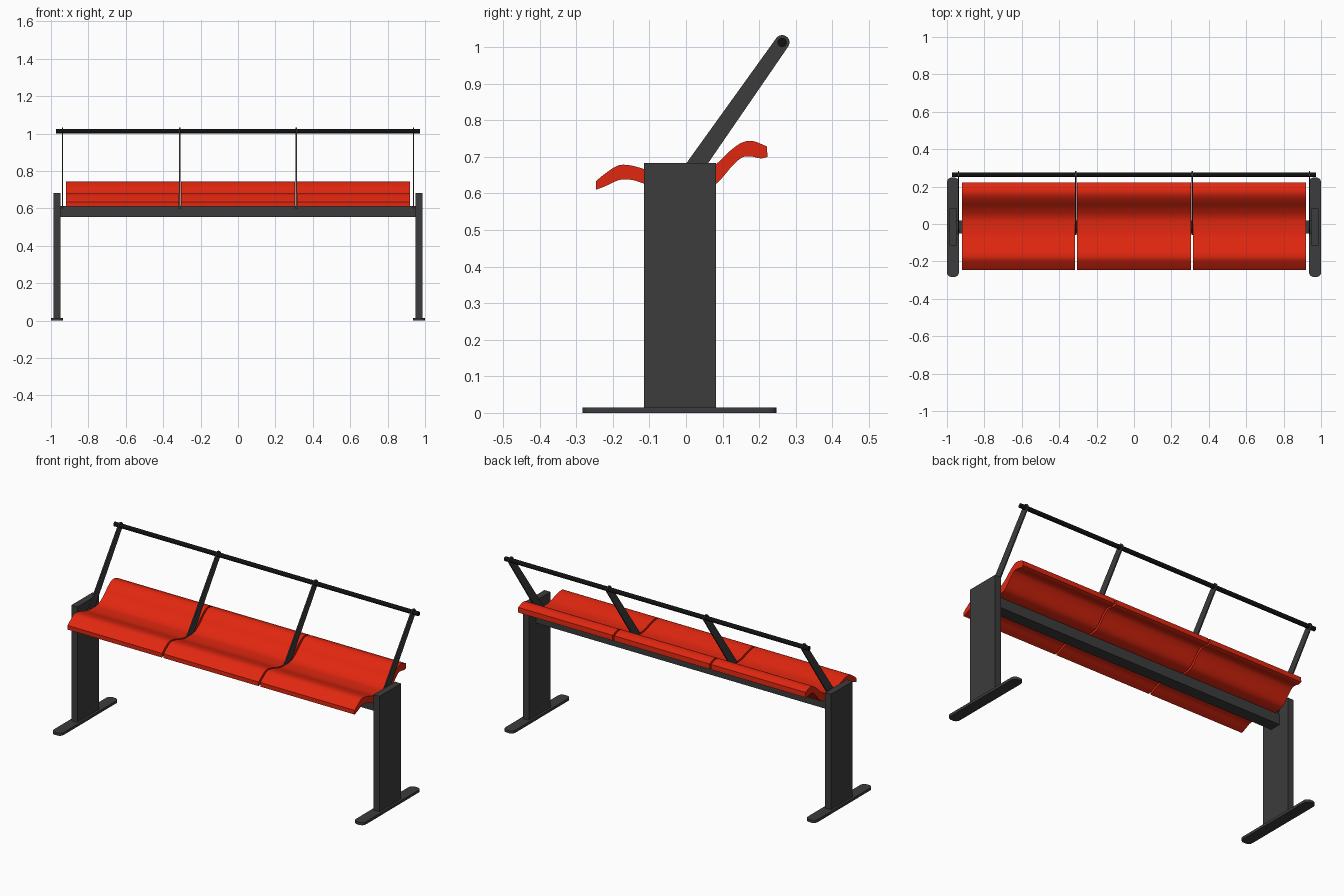
import bpy, bmesh, math
from mathutils import Vector

if "Cube" in bpy.data.objects:
    bpy.data.objects.remove(bpy.data.objects["Cube"])


def material(name, rgb):
    m = bpy.data.materials.new(name)
    m.diffuse_color = (*rgb, 1)
    m.use_nodes = True
    m.node_tree.nodes["Principled BSDF"].inputs["Base Color"].default_value = m.diffuse_color
    return m


RED = material("red_plastic", (0.75, 0.02, 0.005))
DARK = material("dark_metal", (0.045, 0.045, 0.045))
BLACK = material("black_metal", (0.005, 0.006, 0.005))


def extrude(name, outline, direction, mat, smooth=False):
    """Solid made by extruding a closed 3D outline."""
    bm = bmesh.new()
    face = bm.faces.new([bm.verts.new(p) for p in outline])
    res = bmesh.ops.extrude_face_region(bm, geom=[face], use_keep_orig=True)
    verts = [g for g in res["geom"] if isinstance(g, bmesh.types.BMVert)]
    bmesh.ops.translate(bm, verts=verts, vec=direction)
    bmesh.ops.recalc_face_normals(bm, faces=bm.faces)
    mesh = bpy.data.meshes.new(name)
    bm.to_mesh(mesh)
    bm.free()
    ob = bpy.data.objects.new(name, mesh)
    bpy.context.collection.objects.link(ob)
    mesh.materials.append(mat)
    if smooth:
        bpy.ops.object.select_all(action='DESELECT')
        ob.select_set(True)
        bpy.context.view_layer.objects.active = ob
        bpy.ops.object.shade_smooth_by_angle(angle=math.radians(35))
    return ob


def box(name, x0, x1, y0, y1, z0, z1, mat):
    return extrude(name, [(x0, y0, z0), (x1, y0, z0), (x1, y1, z0), (x0, y1, z0)],
                   (0, 0, z1 - z0), mat)


def spline(points, steps=5):
    """Smooth open curve through 2D points (Catmull-Rom)."""
    p = [Vector(q) for q in points]
    p = [2 * p[0] - p[1]] + p + [2 * p[-1] - p[-2]]
    out = []
    for a, b, c, d in zip(p, p[1:], p[2:], p[3:]):
        for i in range(steps):
            t = i / steps
            out.append(0.5 * (2 * b + (c - a) * t + (2 * a - 5 * b + 4 * c - d) * t**2
                              + (3 * b - a - 3 * c + d) * t**3))
    return out + [p[-2]]


# Seats: wavy shell profile in (y, z)
top = [(-0.246, 0.634), (-0.224, 0.652), (-0.187, 0.676), (-0.153, 0.677), (-0.115, 0.667),
       (-0.065, 0.652), (-0.015, 0.648), (0.035, 0.652), (0.082, 0.680), (0.12, 0.716),
       (0.153, 0.739), (0.183, 0.743), (0.221, 0.729)]
bottom = [(0.223, 0.700), (0.205, 0.696), (0.178, 0.701), (0.155, 0.699), (0.128, 0.677),
          (0.082, 0.626), (0.04, 0.613), (-0.015, 0.612), (-0.07, 0.614), (-0.115, 0.627),
          (-0.148, 0.637), (-0.182, 0.637), (-0.216, 0.622), (-0.246, 0.610)]
profile = spline(top) + spline(bottom)
for name, x in (("left", -0.92), ("middle", -0.305), ("right", 0.315)):
    width = 0.61 if name == "middle" else 0.605
    extrude("seat_" + name, [(x, y, z) for y, z in profile], (width, 0, 0), RED, True)

# Beam under the seats
box("seat_beam", -0.95, 0.95, -0.05, 0.018, 0.553, 0.613, DARK)

# Posts and rounded feet
for side, s in (("left", -1), ("right", 1)):
    cx = s * 0.968
    box(side + "_post", cx - 0.0195, cx + 0.0195, -0.115, 0.082, 0.015, 0.683, DARK)
    r, foot = 0.025, []
    for k, (sx, sy) in enumerate(((1, 1), (-1, 1), (-1, -1), (1, -1))):
        for i in range(7):
            a = math.radians(90 * k + 15 * i)
            foot.append((cx + sx * (0.032 - r) + r * math.cos(a),
                         -0.0175 + sy * (0.2655 - r) + r * math.sin(a), 0))
    extrude(side + "_foot", foot, (0, 0, 0.015), DARK, True)

# Slanted tapered back supports with rounded tops
ry, rz, rr = 0.263, 1.013, 0.02
lean = math.atan2(rz - 0.6, ry + 0.027)
arm = [(-0.0585, 0.6), (0.0035, 0.6)]
for i in range(13):
    a = lean - math.pi / 2 + math.pi * i / 12
    arm.append((ry + rr * math.cos(a), rz + rr * math.sin(a)))
for i, x in enumerate((-0.938, -0.311, 0.311, 0.938)):
    extrude(f"back_support_{i + 1}", [(x - 0.0035, y, z) for y, z in arm],
            (0.007, 0, 0), DARK, True)

# Round back rail
ring = [(-0.974, ry + 0.0125 * math.cos(math.tau * i / 24), rz + 0.0125 * math.sin(math.tau * i / 24))
        for i in range(24)]
extrude("back_rail", ring, (1.948, 0, 0), BLACK, True)
